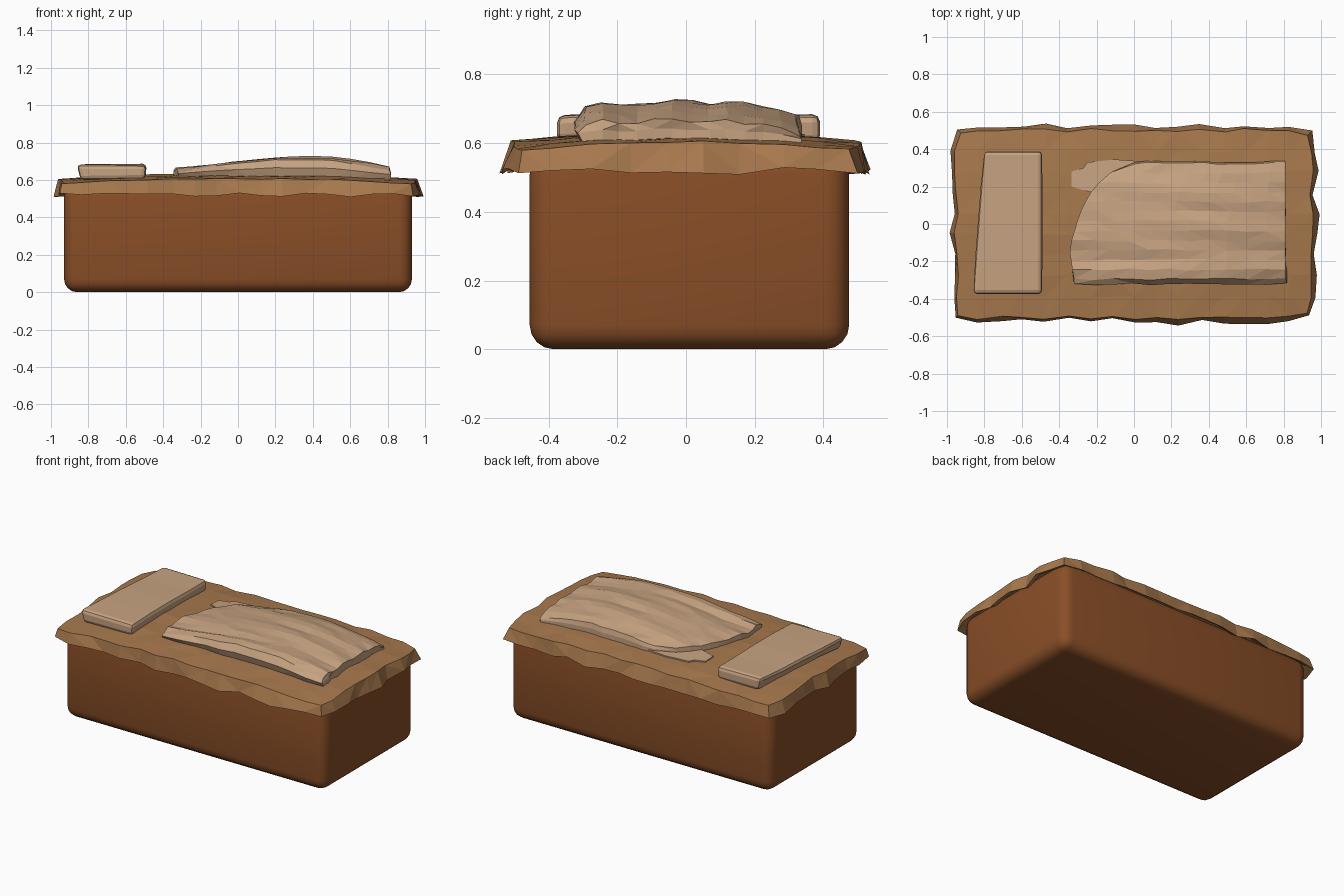
import bpy, bmesh, math, random
from mathutils import Vector

if "Cube" in bpy.data.objects:
    bpy.data.objects.remove(bpy.data.objects["Cube"])

random.seed(4)


def material(name, rgb):
    m = bpy.data.materials.new(name)
    m.diffuse_color = (*rgb, 1)
    m.use_nodes = True
    m.node_tree.nodes["Principled BSDF"].inputs["Base Color"].default_value = m.diffuse_color
    return m


WOOD = material("dark brown wood", (0.25, 0.076, 0.020))
SHEET = material("tan sheet", (0.39, 0.19, 0.074))
CLOTH = material("pale beige cloth", (0.57, 0.365, 0.22))


def finish(bm, name, mat):
    bmesh.ops.recalc_face_normals(bm, faces=bm.faces)
    me = bpy.data.meshes.new(name)
    bm.to_mesh(me)
    bm.free()
    me.materials.append(mat)
    ob = bpy.data.objects.new(name, me)
    bpy.context.collection.objects.link(ob)
    return ob


def box(x0, x1, y0, y1, z0, z1):
    bm = bmesh.new()
    bmesh.ops.create_cube(bm, size=1)
    for v in bm.verts:
        v.co = Vector(((x0 + x1) / 2 + v.co.x * (x1 - x0),
                       (y0 + y1) / 2 + v.co.y * (y1 - y0),
                       (z0 + z1) / 2 + v.co.z * (z1 - z0)))
    return bm


def lerp_table(table, t):
    for (a, p), (b, q) in zip(table, table[1:]):
        if t <= b:
            return p + (q - p) * max(0, (t - a) / (b - a))
    return table[-1][1]


def sheet_height(x, y):
    return 0.632 - 0.028 * abs(x / 0.95) ** 3 - 0.026 * (y / 0.5) ** 2


def skirt(bm, edges, move):
    """Extrude a boundary loop and move the new points."""
    new = bmesh.ops.extrude_edge_only(bm, edges=edges)["geom"]
    for v in new:
        if isinstance(v, bmesh.types.BMVert):
            v.co = move(v.co.copy())
    return [e for e in new if isinstance(e, bmesh.types.BMEdge)]


def outward(co, hx, hy, amount):
    """Push a rim point away from a rectangle of half size hx, hy."""
    d = Vector((math.copysign(1, co.x) if abs(co.x) > hx else 0,
                math.copysign(1, co.y) if abs(co.y) > hy else 0, 0))
    return co + d * amount


# Bed base: rounded block
bm = box(-0.93, 0.93, -0.455, 0.475, 0, 0.58)
bmesh.ops.bevel(bm, geom=bm.edges[:], offset=0.07, segments=4, profile=0.5, affect='EDGES')
base = finish(bm, "bed_base", WOOD)
bpy.context.view_layer.objects.active = base
base.select_set(True)
bpy.ops.object.shade_smooth_by_angle(angle=math.radians(35))

# Draped sheet: faceted top with ragged hanging rim
bm = bmesh.new()
bmesh.ops.create_grid(bm, x_segments=16, y_segments=9, size=1)
for v in bm.verts:
    x, y = v.co.x * 0.95, v.co.y * 0.5
    if abs(v.co.x) > 0.99 and abs(v.co.y) > 0.99:
        x, y = x * 0.985, y * 0.96
    rim = v.is_boundary
    j = 0.012 if rim else 0.006
    v.co = Vector((x + random.uniform(-j, j), y + random.uniform(-j, j),
                   sheet_height(x, y) + random.uniform(-0.004, 0.003)))
rim = [e for e in bm.edges if e.is_boundary]


def hang(co):
    co = outward(co, 0.91, 0.46, random.uniform(0.008, 0.036))
    co.z = random.uniform(0.508, 0.53)
    co.x = max(-1, min(1, co.x))
    co.y = max(-0.543, min(0.543, co.y))
    return co


def tuck(co):
    return Vector((co.x * 0.955, co.y * 0.93, co.z + 0.025))


rim = skirt(bm, rim, hang)
skirt(bm, rim, tuck)
bmesh.ops.triangulate(bm, faces=bm.faces[:])
finish(bm, "draped_sheet", SHEET)

# Pillow: softly bevelled slab, a little skewed
bm = box(-0.835, -0.49, -0.375, 0.39, 0.605, 0.685)
bmesh.ops.subdivide_edges(bm, edges=[e for e in bm.edges if abs(e.verts[0].co.y - e.verts[1].co.y) > 0.3], cuts=3)
for v in bm.verts:
    end = abs(v.co.y) > 0.3
    if v.co.x < -0.7:
        v.co.x += 0.03 * v.co.y / 0.39
    v.co.z += random.uniform(-0.004, 0.004) - (0.004 if end else 0)
    if v.co.z < 0.65:
        v.co.x += 0.02 if v.co.x < -0.7 else -0.005
bmesh.ops.bevel(bm, geom=[e for e in bm.edges if e.calc_face_angle(0) > 0.7],
                offset=0.022, segments=2, profile=0.5, affect='EDGES')
finish(bm, "pillow", CLOTH)

# Blanket: curved head edge, humped middle, folds along its length
LEFT = [(-0.30, -0.32), (-0.24, -0.33), (-0.13, -0.345), (0.0, -0.31), (0.1, -0.27),
        (0.2, -0.21), (0.27, -0.13), (0.31, -0.05), (0.33, 0.02)]
HUMP = [(-0.35, 0.665), (-0.2, 0.678), (0.0, 0.703), (0.2, 0.724), (0.46, 0.728),
        (0.65, 0.705), (0.81, 0.672)]
CROSS = [(-0.30, -0.02), (-0.26, -0.003), (-0.18, -0.018), (-0.05, 0.0), (0.05, -0.009),
         (0.15, -0.008), (0.25, -0.022), (0.33, -0.05)]
bm = bmesh.new()
bmesh.ops.create_grid(bm, x_segments=11, y_segments=12, size=0.5)
for v in bm.verts:
    u, w = v.co.x + 0.5, v.co.y + 0.5
    y = -0.295 + w * 0.62
    x0 = lerp_table(LEFT, y)
    x = x0 + (0.81 - x0) * u
    z = lerp_table(HUMP, x) + lerp_table(CROSS, y) + 0.004 * math.sin(y * 38 + x * 5)
    z += random.uniform(-0.003, 0.003)
    v.co = Vector((x, y + random.uniform(-0.006, 0.006), max(z, sheet_height(x, y) + 0.018)))
rim = [e for e in bm.edges if e.is_boundary]


def roll(co):
    f = sheet_height(co.x, co.y)
    if co.y < -0.27:
        co.y -= 0.028 + random.uniform(-0.006, 0.006)
    elif co.y > 0.3:
        co.y += 0.008
    if co.x > 0.78:
        co.x += random.uniform(-0.012, 0.008)
    co.z = f + (co.z - f) * 0.5
    return co


def settle(co):
    if co.y < -0.27:
        co.y += 0.018
    co.z = sheet_height(co.x, co.y) - 0.008
    return co


rim = skirt(bm, rim, roll)
skirt(bm, rim, settle)
bmesh.ops.triangulate(bm, faces=bm.faces[:])
finish(bm, "blanket", CLOTH)

# Turned-back blanket corner: thin patch lying on the sheet
outline = [(-0.335, 0.20), (-0.27, 0.18), (-0.15, 0.15), (0.04, 0.24), (0.04, 0.335),
           (-0.10, 0.345), (-0.25, 0.33), (-0.27, 0.30), (-0.335, 0.28)]
bm = bmesh.new()
bm.faces.new([bm.verts.new((x, y, sheet_height(x, y) + 0.007)) for x, y in outline])
new = bmesh.ops.extrude_face_region(bm, geom=bm.faces[:])["geom"]
for v in new:
    if isinstance(v, bmesh.types.BMVert):
        v.co.z -= 0.009
bmesh.ops.triangulate(bm, faces=bm.faces[:])
finish(bm, "blanket_corner", CLOTH)
